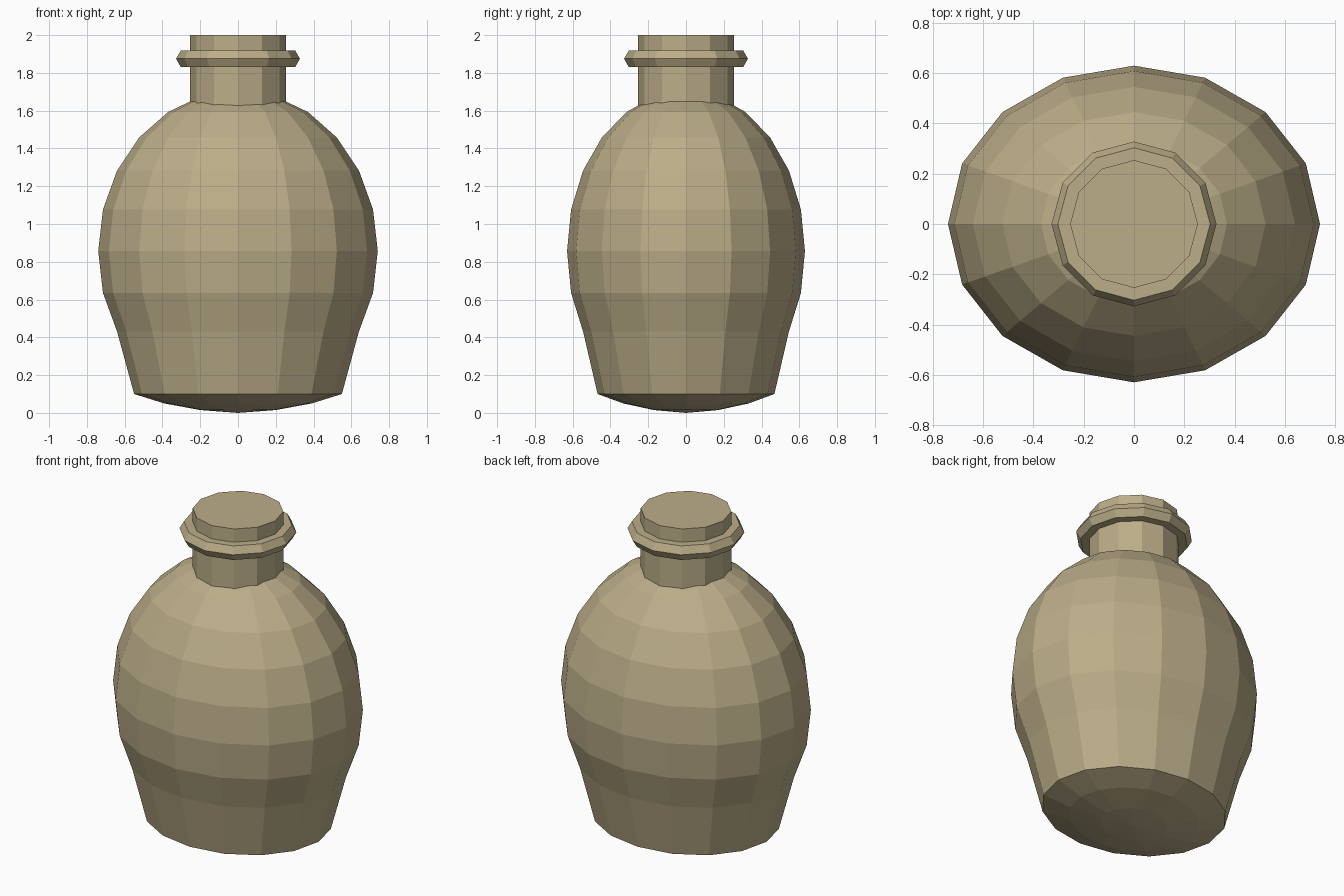
import bpy
import bmesh
from math import cos, sin, pi, radians

if "Cube" in bpy.data.objects:
    bpy.data.objects.remove(bpy.data.objects["Cube"])

clay = bpy.data.materials.new("clay")
clay.diffuse_color = (0.50, 0.42, 0.25, 1)
clay.use_nodes = True
clay.node_tree.nodes["Principled BSDF"].inputs["Base Color"].default_value = clay.diffuse_color


def lathe(name, profile, sides, y_scale=1.0, loop=False):
    """Spin an (r, z) profile, bottom to top, around z with flat facets."""
    bm = bmesh.new()
    rings = []
    for r, z in profile:
        if r == 0:
            rings.append([bm.verts.new((0, 0, z))] * sides)
        else:
            rings.append([bm.verts.new((r * cos(2 * pi * i / sides),
                                        r * sin(2 * pi * i / sides) * y_scale, z))
                          for i in range(sides)])
    pairs = list(zip(rings, rings[1:]))
    if loop:
        pairs.append((rings[-1], rings[0]))
    for lo, hi in pairs:
        for i in range(sides):
            j = (i + 1) % sides
            bm.faces.new(dict.fromkeys((lo[i], lo[j], hi[j], hi[i])))
    if not loop:
        for ring in (rings[0], rings[-1]):
            if ring[0] is not ring[1]:
                bm.faces.new(ring)
    bmesh.ops.recalc_face_normals(bm, faces=bm.faces)
    mesh = bpy.data.meshes.new(name)
    bm.to_mesh(mesh)
    bm.free()
    mesh.materials.append(clay)
    obj = bpy.data.objects.new(name, mesh)
    bpy.context.collection.objects.link(obj)
    return obj


# Oval body: domed upper half, tapered sides, shallow rounded base
base = [(0, 0.0), (0.2, 0.015), (0.39, 0.05), (0.55, 0.10), (0.64, 0.43), (0.715, 0.635)]
dome = [(0.74 * cos(radians(a)), 0.857 + 0.85 * sin(radians(a))) for a in range(0, 90, 15)]
lathe("body", base + dome + [(0, 1.707)], 16, y_scale=0.851)

# Neck with closed flat top
lathe("neck", [(0.254, 1.55), (0.254, 2.0)], 12)

# Raised lip ring with a hexagonal section
section = [(0.278 + 0.05 * cos(pi * k / 3), 1.875 + 0.05 * sin(pi * k / 3)) for k in range(6)]
lathe("lip_ring", section, 12, loop=True)
